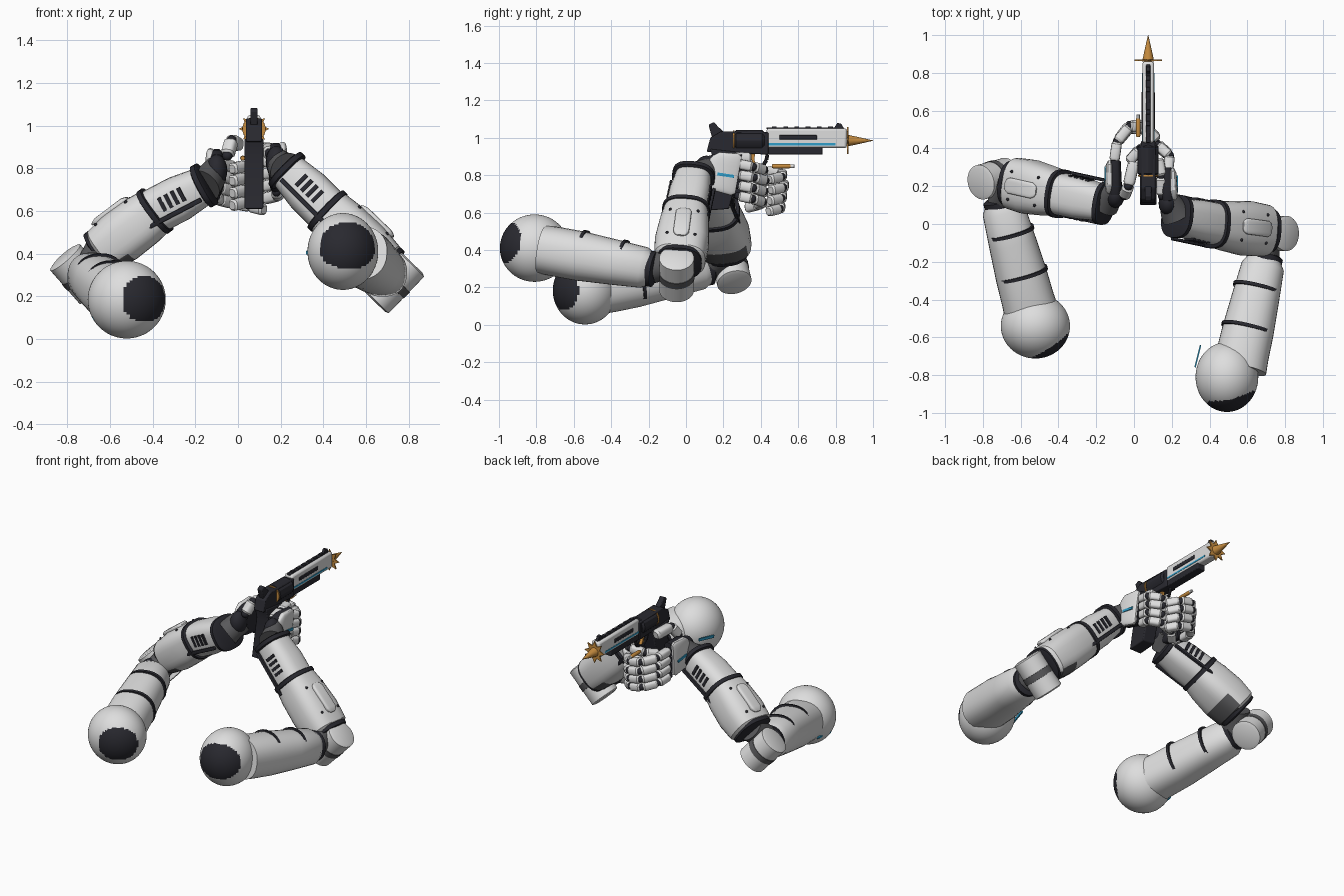
import bpy, bmesh
from math import cos, sin, pi, copysign, atan2, asin, degrees
from mathutils import Vector as V, Matrix

cube = bpy.data.objects.get("Cube")
if cube:
    bpy.data.objects.remove(cube)


def material(name, r, g, b):
    m = bpy.data.materials.new(name)
    m.use_nodes = True
    m.diffuse_color = (r, g, b, 1)
    bsdf = next(n for n in m.node_tree.nodes if n.type == 'BSDF_PRINCIPLED')
    bsdf.inputs["Base Color"].default_value = (r, g, b, 1)
    return m


LIGHT = material("light grey", .73, .73, .73)
DARK = material("charcoal", .022, .022, .029)
GREY = material("mid grey", .10, .10, .105)
ORANGE = material("orange", .56, .26, .05)
BLUE = material("blue", .03, .34, .58)
made = []


def finish(name, bm, *mats):
    bmesh.ops.recalc_face_normals(bm, faces=bm.faces)
    mesh = bpy.data.meshes.new(name)
    bm.to_mesh(mesh)
    bm.free()
    for m in mats:
        mesh.materials.append(m)
    ob = bpy.data.objects.new(name, mesh)
    bpy.context.collection.objects.link(ob)
    made.append(ob)
    return ob


def frame(a, b, hint):
    """Matrix at a: z runs to b, x lies towards hint."""
    z = (V(b) - V(a)).normalized()
    x = V(hint)
    x = (x - z * x.dot(z)).normalized()
    m = Matrix((x, z.cross(x), z)).transposed().to_4x4()
    m.translation = a
    return m


def loft(name, a, b, profile, mat, hint=(0, 0, 1), power=2, sides=32):
    """Closed skin from a to b; profile rows are (t, radius x, radius y)."""
    m, length = frame(a, b, hint), (V(b) - V(a)).length
    bm, rings = bmesh.new(), []
    for t, rx, ry in profile:
        ring = []
        for i in range(sides):
            c, s = cos(2 * pi * i / sides), sin(2 * pi * i / sides)
            c, s = (copysign(abs(k) ** (2 / power), k) for k in (c, s))
            ring.append(bm.verts.new(m @ V((rx * c, ry * s, t * length))))
        rings.append(ring)
    for p, q in zip(rings, rings[1:]):
        for i in range(sides):
            j = (i + 1) % sides
            bm.faces.new((p[i], p[j], q[j], q[i]))
    bm.faces.new(rings[0])
    bm.faces.new(rings[-1])
    return finish(name, bm, mat)


def tube(name, a, b, r, mat, soft=.1, sides=32, ry=None, **kw):
    ry = ry or r
    prof = [(t, r * k, ry * k) for t, k in ((0, .8), (soft, 1), (1 - soft, 1), (1, .8))]
    return loft(name, a, b, prof, mat, sides=sides, **kw)


def box(name, m, size, mat, bevel=0):
    bm = bmesh.new()
    bmesh.ops.create_cube(bm, size=1, matrix=m @ Matrix.Diagonal((*size, 1)))
    if bevel:
        bmesh.ops.bevel(bm, geom=bm.edges[:], offset=bevel, segments=2, affect='EDGES', profile=.5)
    return finish(name, bm, mat)


def ball(name, c, radii, mat, patch=None):
    """Ellipsoid; a dark patch is (azimuth, elevation, half width, half height) in degrees."""
    bm = bmesh.new()
    bmesh.ops.create_uvsphere(bm, u_segments=72 if patch else 16, v_segments=48 if patch else 10, radius=1)
    if patch:
        for f in bm.faces:
            n = f.calc_center_median().normalized()
            u = (degrees(atan2(n.x, -n.y)) - patch[0]) / patch[2]
            v = (degrees(asin(n.z)) - patch[1]) / patch[3]
            f.material_index = int(abs(u) ** 2.4 + abs(v) ** 2.4 < 1)
    bm.transform(Matrix.Translation(c) @ Matrix.Diagonal((*radii, 1)))
    return finish(name, bm, mat, DARK)


def arm(side, shoulder, radii, upper_a, upper_b, elbow, pin, mid, wrist, out, patch, mark, mark_dir):
    upper_a, upper_b, elbow, mid, wrist, out = map(V, (upper_a, upper_b, elbow, mid, wrist, out))
    # Shoulder ball with worn patch and thin marking
    ball(side + "_shoulder", shoulder, radii, LIGHT, patch)
    box(side + "_shoulder_mark", frame(mark, V(mark) + V(mark_dir), (.2, 1, .1)), (.12, .018, .008), BLUE)
    # Upper arm with raised bands, heavier on the upper inner side
    loft(side + "_upper_arm", upper_a, upper_b,
         [(-.15, .13, .145), (0, .133, .14), (.25, .133, .137), (.6, .122, .126), (.93, .11, .114), (1, .09, .09)], LIGHT, power=2.3)
    axis = (upper_b - upper_a).normalized()
    for i, (t, r) in enumerate(((.27, .133), (.7, .12))):
        p = upper_a.lerp(upper_b, t) + V((copysign(.009, -out.x), 0, .009))
        tube(f"{side}_upper_band_{i}", p - axis * .011, p + axis * .011, r, DARK, ry=r + .004, power=2.3)
    tube(side + "_elbow_cuff", upper_b - axis * .02, upper_b + axis * .03, .096, DARK, .2)
    # Elbow hinge
    loft(side + "_elbow_link", upper_b, elbow, [(0, .08, .08), (1, .085, .085)], GREY)
    tube(side + "_elbow_pin", *pin, .093, LIGHT, .03, sides=40)
    c = (V(pin[0]) + V(pin[1])) / 2
    h = (V(pin[1]) - V(pin[0])) * .1
    tube(side + "_elbow_band", c - h, c + h, .096, GREY)
    # Forearm sleeve with a grey underside by the elbow, then lower forearm and rings
    sleeve = loft(side + "_sleeve", elbow, mid,
                  [(-.06, .09, .11), (.02, .115, .138), (.35, .128, .145), (.75, .125, .132), (1, .115, .118)], LIGHT, out, 2.8)
    sleeve.data.materials.append(GREY)
    axis = (mid - elbow).normalized()
    for f in sleeve.data.polygons:
        f.material_index = int(f.normal.dot(out) < -.5 and (f.center - elbow).dot(axis) < .08)
    loft(side + "_forearm", mid, wrist, [(0, .108, .112), (.5, .108, .11), (1, .09, .095)], LIGHT, out, 2.8)
    for name, p, q, t, r in (("elbow_ring", elbow, mid, -.03, .114), ("middle_ring", elbow, mid, 1, .122), ("wrist_ring", mid, wrist, 1, .108)):
        axis = (q - p).normalized()
        p = p.lerp(q, t)
        tube(f"{side}_{name}", p - axis * .02, p + axis * .02, r, DARK, .2, hint=out, power=2.6, ry=r * 1.06)
    # Rounded access panel with screws on the outer face
    m = frame(elbow, mid, out)
    length = (mid - elbow).length
    spot = m @ Matrix.Translation((.127, 0, length * .45))
    loft(side + "_panel", spot @ V((0, 0, -.105)), spot @ V((0, 0, .105)),
         [(0, .004, .018), (.05, .010, .032), (.14, .016, .042), (.86, .016, .042), (.95, .010, .032), (1, .004, .018)], LIGHT, out, 4)
    for i, (y, z) in enumerate(((-.075, -.08), (.075, -.08), (-.075, .1), (.075, .1))):
        ball(f"{side}_screw_{i}", spot @ V((-.01, y, z)), (.008,) * 3, DARK)
    # Vent slots and slim strips along both sides
    m = frame(mid, wrist, out)
    length = (wrist - mid).length
    for s in (-1, 1):
        for i in range(4):
            place = m @ Matrix.Translation((.015, s * .108, length * (.25 + .13 * i)))
            box(f"{side}_vent_{s}_{i}", place, (.07, .012, .018), DARK)
        place = m @ Matrix.Translation((-.05, s * .115, length * .35))
        box(f"{side}_strip_{s}", place, (.022, .016, .3), DARK, .004)


arm("left", (.492, -.81, .41), (.166, .185, .18), (.575, -.69, .39), (.69, -.19, .30), (.685, -.035, .345),
    ((.635, -.05, .18), (.812, -.05, .362)), (.42, 0, .60), (.23, .04, .79),
    (.7, 0, .7), (12, 11, 53, 38), (.338, -.70, .41), (-1, .25, 0))
arm("right", (-.522, -.54, .184), (.183, .172, .182), (-.562, -.4, .20), (-.70, .11, .305), (-.635, .215, .415),
    ((-.67, .26, .222), (-.815, .22, .387)), (-.39, .16, .60), (-.16, .11, .72),
    (-.6, 0, .8), (36, 1, 42, 36), (-.673, -.51, .10), (-.85, .1, -.5))


def finger(name, points, r):
    pts = [V(p) for p in points]
    for i, (a, b) in enumerate(zip(pts, pts[1:])):
        loft(f"{name}_bone_{i}", a.lerp(b, .05), a.lerp(b, .97),
             [(0, r * .75, r * .75), (.12, r, r), (.88, r, r), (1, r * .7, r * .7)], LIGHT, power=3, sides=16)
        ball(f"{name}_joint_{i}", a, (r * .78,) * 3, DARK)


def hand(side, wrist, heel, knuckle, sign, path, top, thumb):
    wrist, heel, knuckle = V(wrist), V(heel), V(knuckle)
    # Wrist joint, palm and back plate
    loft(side + "_wrist", wrist, heel.lerp(knuckle, .2), [(0, .085, .085), (.4, .075, .075), (1, .075, .045)], GREY)
    ball(side + "_wrist_ball", heel, (.05, .065, .075), DARK)
    loft(side + "_palm", heel, knuckle, [(0, .075, .03), (.3, .1, .036), (1, .112, .03)], DARK, power=3.5)
    n = V((sign * .03, 0, 0))
    loft(side + "_hand_plate", heel + n, knuckle + n,
         [(.05, .06, .012), (.12, .08, .018), (.3, .104, .023), (.88, .114, .02), (1, .1, .01)], LIGHT, power=3.5)
    p = heel.lerp(knuckle, .6) + n * 1.75 - V((0, 0, .012))
    box(side + "_hand_mark", frame(p, p + n, (0, 1, -.15)), (.09, .016, .008), BLUE)
    # Four curled fingers and a thumb
    for i in range(4):
        z = top - .057 * i
        k = 1 - .05 * abs(i - 1)
        finger(f"{side}_finger_{i}", [(x, knuckle.y + (y - knuckle.y) * k, z - .016 * j) for j, (x, y) in enumerate(path)], .027)
    finger(side + "_thumb", thumb, .031)


hand("left", (.23, .04, .79), (.18, .11, .83), (.175, .28, .80), 1,
     ((.18, .28), (.19, .365), (.125, .425), (.03, .40), (-.03, .33)), .86,
     ((.15, .15, .87), (.145, .25, .89), (.125, .35, .89)))
hand("right", (-.16, .11, .72), (-.10, .15, .79), (-.10, .33, .78), -1,
     ((-.105, .33), (-.09, .44), (-.025, .525), (.06, .52), (.125, .45)), .84,
     ((-.05, .15, .86), (-.03, .20, .93), (.0, .33, .91)))

# Pistol, built along +y about its own centre line
GX = .075


def slab(name, outline, width, mat, bevel=.006):
    bm = bmesh.new()
    low = bm.faces.new([bm.verts.new((GX - width / 2, y, z)) for y, z in outline])
    new = bmesh.ops.extrude_face_region(bm, geom=[low])["geom"]
    bmesh.ops.translate(bm, verts=[v for v in new if isinstance(v, bmesh.types.BMVert)], vec=(width, 0, 0))
    ob = finish(name, bm, mat)
    if bevel:
        mod = ob.modifiers.new("soft edges", 'BEVEL')
        mod.width, mod.segments = bevel, 2
    return ob


def block(name, y0, y1, z0, z1, width, mat, bevel=.004):
    return slab(name, ((y0, z0), (y1, z0), (y1, z1), (y0, z1)), width, mat, bevel)


slab("grip", ((.10, .61), (.23, .62), (.31, .92), (.13, .94), (.15, .86)), .088, DARK)
slab("frame", ((.11, .925), (.44, .91), (.44, 1.03), (.19, 1.035), (.13, 1.0)), .075, DARK)
slab("hammer", ((.14, 1.0), (.12, 1.07), (.15, 1.085), (.17, 1.06), (.2, 1.035), (.2, 1.0)), .035, DARK)
tube("drum", (GX, .255, .985), (GX, .42, .985), .056, DARK, .08, sides=12)
tube("drum_band", (GX, .25, .985), (GX, .26, .985), .055, ORANGE)
block("barrel", .43, .86, .945, 1.05, .062, LIGHT, .012)
block("under_barrel", .42, .73, .91, .952, .056, DARK)
block("top_rail", .43, .84, 1.045, 1.056, .024, DARK)
slab("front_sight", ((.79, 1.05), (.845, 1.05), (.83, 1.075), (.81, 1.08)), .018, DARK, 0)
for k in range(6):
    block(f"rail_tooth_{k}", .46 + .06 * k, .485 + .06 * k, 1.05, 1.061, .024, DARK, .002)
block("barrel_vent", .50, .70, .99, 1.015, .07, DARK)
block("barrel_stripe", .44, .80, .96, .971, .066, BLUE, 0)
# Muzzle spike and star
loft("muzzle_spike", (GX, .86, .985), (GX, 1.0, .985), [(0, .032, .032), (.4, .02, .02), (1, .001, .001)], ORANGE, sides=16)
bm = bmesh.new()
star = [bm.verts.new((GX + r * cos(k * pi / 8), .862, .985 + r * sin(k * pi / 8))) for k in range(16) for r in ((.072, .042)[k % 2],)]
new = bmesh.ops.extrude_face_region(bm, geom=[bm.faces.new(star)])["geom"]
bmesh.ops.translate(bm, verts=[v for v in new if isinstance(v, bmesh.types.BMVert)], vec=(0, .008, 0))
finish("muzzle_star", bm, ORANGE)
# Trigger, guard and side pin
slab("trigger", ((.345, .92), (.37, .92), (.365, .88), (.38, .85), (.355, .86)), .02, ORANGE, 0)
guard = [V((GX, .37 + .065 * cos(a), .91 + .075 * sin(a))) for a in (pi + pi * i / 8 for i in range(9))]
for k, (a, b) in enumerate(zip(guard, guard[1:])):
    tube(f"trigger_guard_{k}", a, b, .01, DARK, hint=(1, 0, 0), sides=8)
tube("side_pin", (.022, .46, .848), (.022, .56, .848), .012, ORANGE, sides=12)
tube("side_pin_tip", (.022, .555, .848), (.022, .58, .848), .010, LIGHT, sides=12)

# Smooth shading with kept edges
bpy.ops.object.select_all(action='DESELECT')
for ob in made:
    ob.select_set(True)
bpy.context.view_layer.objects.active = made[0]
bpy.ops.object.shade_smooth_by_angle()
